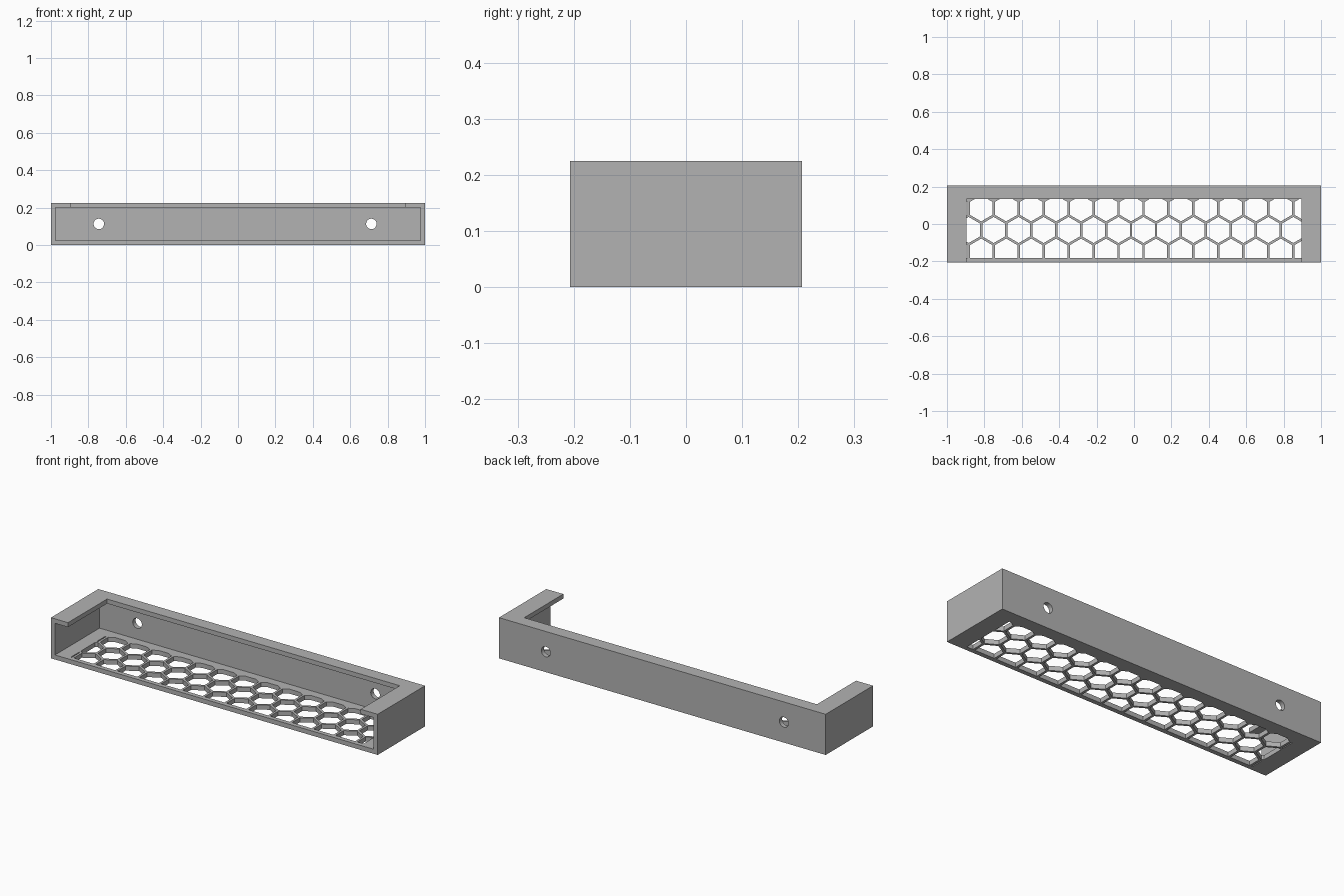
import bpy, bmesh, math
from mathutils import Matrix, Vector

if "Cube" in bpy.data.objects:
    bpy.data.objects.remove(bpy.data.objects["Cube"])

grey = bpy.data.materials.new("plain grey")
grey.use_nodes = True
COLOUR = (0.45, 0.45, 0.45, 1)
grey.diffuse_color = COLOUR
grey.node_tree.nodes["Principled BSDF"].inputs["Base Color"].default_value = COLOUR

W, D, H, T = 1.0, 0.207, 0.225, 0.025      # half width, half depth, height, wall
WIN_X, WIN_BACK = 0.896, 0.135             # opening in the top and grille window
PITCH, GAP = 0.1335, 0.013                 # hexagon spacing and rib width


def finish(name, bm):
    mesh = bpy.data.meshes.new(name)
    bm.to_mesh(mesh)
    bm.free()
    mesh.materials.append(grey)
    ob = bpy.data.objects.new(name, mesh)
    bpy.context.collection.objects.link(ob)
    return ob


def box(name, lo, hi):
    lo, hi = Vector(lo), Vector(hi)
    bm = bmesh.new()
    m = Matrix.Translation((lo + hi) / 2) @ Matrix.Diagonal((*(hi - lo), 1))
    bmesh.ops.create_cube(bm, size=1, matrix=m)
    return finish(name, bm)


def prisms(name, centres, sides, radius, depth, turn):
    bm = bmesh.new()
    for c in centres:
        bmesh.ops.create_cone(bm, cap_ends=True, segments=sides, radius1=radius,
                              radius2=radius, depth=depth,
                              matrix=Matrix.Translation(c) @ turn)
    return finish(name, bm)


def boolean(target, cutter, operation="DIFFERENCE"):
    mod = target.modifiers.new("cut", "BOOLEAN")
    mod.object, mod.operation, mod.solver = cutter, operation, "EXACT"
    bpy.context.view_layer.update()
    graph = bpy.context.evaluated_depsgraph_get()
    mesh = bpy.data.meshes.new_from_object(target.evaluated_get(graph))
    target.modifiers.clear()
    target.data = mesh
    bpy.data.objects.remove(cutter)


# Tray shell: open at the front, with a lip around the top opening
shell = box("tray_shell", (-W, -D, 0), (W, D, H))
boolean(shell, box("cavity", (-W + T, -D - 0.1, T), (W - T, D - T, H - T)))
boolean(shell, box("top_opening", (-WIN_X, -D - 0.1, H - 2 * T), (WIN_X, WIN_BACK, H + 0.1)))

# Screw holes through the back wall
holes = [(x, D, 0.113) for x in (-0.744, 0.713)]
boolean(shell, prisms("screw_holes", holes, 32, 0.028, 0.2, Matrix.Rotation(math.pi / 2, 4, "X")))

# Honeycomb grille in the floor, clipped to a rectangular window
centres = []
for row in (-1, 0, 1):
    start = -0.817 - PITCH / 2 + (PITCH / 2 if row else 0)
    centres += [(start + i * PITCH, -0.032 + row * PITCH * math.sqrt(0.75), 0)
                for i in range(-1, 15)]
hexes = prisms("honeycomb", centres, 6, (PITCH - GAP) / math.sqrt(3), 0.1, Matrix())
boolean(hexes, box("window", (-WIN_X, -D + T, -0.04), (WIN_X, WIN_BACK, 0.04)), "INTERSECT")
boolean(shell, hexes)

# Flat faces, with only the round holes smoothed
for p in shell.data.polygons:
    n = p.normal
    p.use_smooth = abs(n.y) < 0.01 and 0.08 < p.center.z < 0.15 and p.center.y > D - T and abs(p.center.x) < 0.8
bpy.ops.object.select_all(action="DESELECT")
shell.select_set(True)
bpy.context.view_layer.objects.active = shell
bpy.ops.object.shade_smooth_by_angle(angle=math.radians(30))
